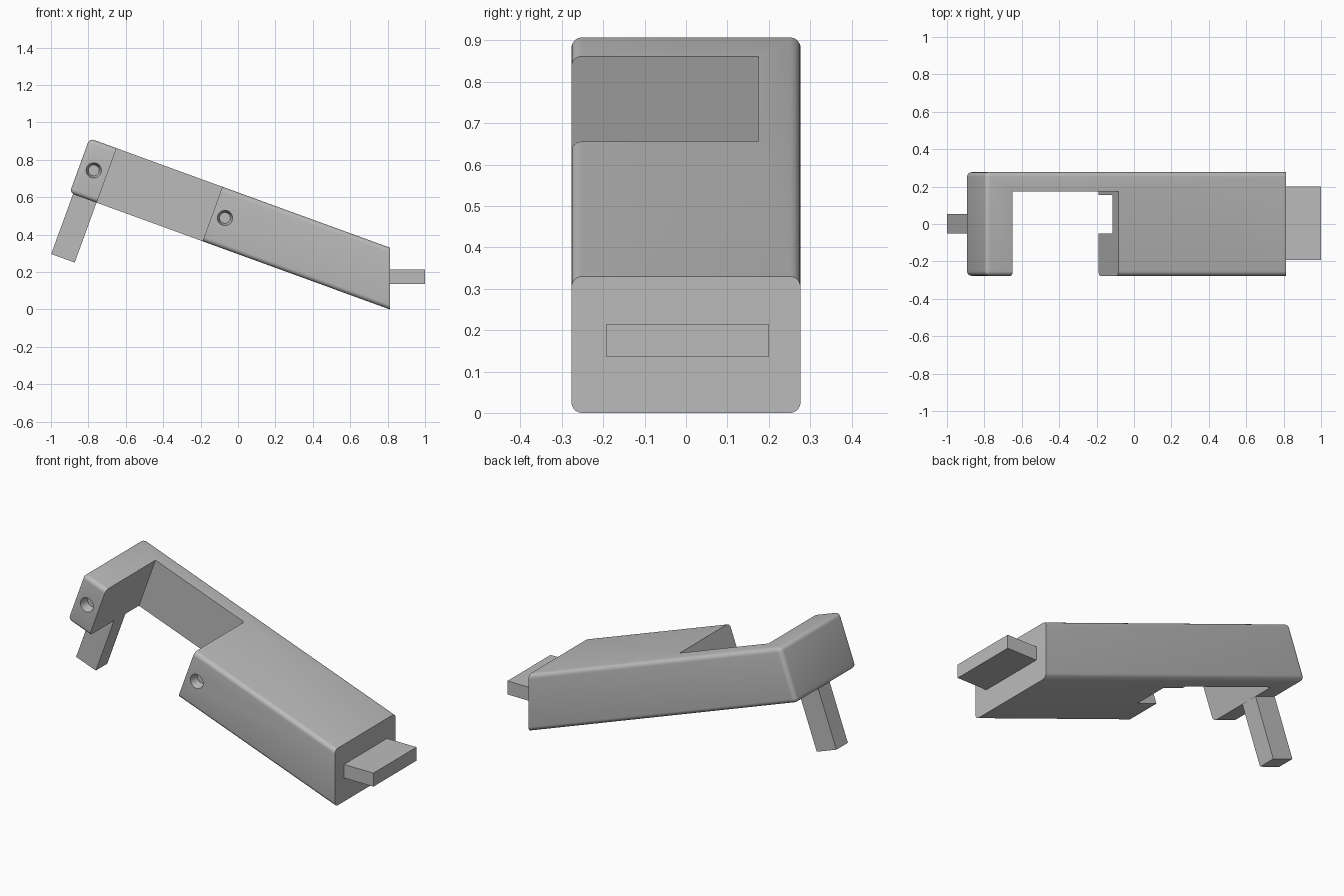
import bpy, bmesh, math
from mathutils import Vector, Matrix

if "Cube" in bpy.data.objects:
    bpy.data.objects.remove(bpy.data.objects["Cube"])

TILT = math.radians(20)
ALONG = Vector((math.cos(TILT), 0, -math.sin(TILT)))
UP = Vector((math.sin(TILT), 0, math.cos(TILT)))
CORNER = Vector((-0.9, 0, 0.623))   # lower rear corner of the sloping body
HALF, THICK, END = 0.277, 0.31, 0.812

grey = bpy.data.materials.new("plain grey")
grey.use_nodes = True
COLOUR = (0.5, 0.5, 0.5, 1)
grey.diffuse_color = COLOUR
grey.node_tree.nodes["Principled BSDF"].inputs["Base Color"].default_value = COLOUR


def slope(u, w):
    return CORNER + ALONG * u + UP * w


def finish(name, bm):
    bmesh.ops.recalc_face_normals(bm, faces=bm.faces)
    mesh = bpy.data.meshes.new(name)
    bm.to_mesh(mesh)
    bm.free()
    mesh.materials.append(grey)
    ob = bpy.data.objects.new(name, mesh)
    bpy.context.collection.objects.link(ob)
    return ob


def prism(name, points, y0, y1, round_edges=0):
    """Extrude an xz outline from y0 to y1, rounding all but the end-cut edges."""
    bm = bmesh.new()
    face = bm.faces.new([bm.verts.new((p.x, y0, p.z)) for p in points])
    new = bmesh.ops.extrude_face_region(bm, geom=[face])["geom"]
    bmesh.ops.translate(bm, vec=(0, y1 - y0, 0),
                        verts=[v for v in new if isinstance(v, bmesh.types.BMVert)])
    if round_edges:
        edges = [e for e in bm.edges if min(v.co.x for v in e.verts) < END - 0.01]
        bmesh.ops.bevel(bm, geom=edges, offset=round_edges, segments=5,
                        profile=0.5, affect='EDGES')
    return finish(name, bm)


def slope_box(name, u0, u1, w0, w1, y0, y1):
    return prism(name, [slope(u0, w0), slope(u1, w0), slope(u1, w1), slope(u0, w1)], y0, y1)


def cut(target, cutter):
    mod = target.modifiers.new(cutter.name, 'BOOLEAN')
    mod.operation, mod.solver, mod.object = 'DIFFERENCE', 'EXACT', cutter
    bpy.context.view_layer.objects.active = target
    bpy.ops.object.modifier_apply(modifier=mod.name)
    bpy.data.objects.remove(cutter)


# Sloping body with a vertical front end
run = (END - CORNER.x) / ALONG.x
body = prism("body", [slope(0, 0), slope(run, 0),
                      slope(run - THICK * math.tan(TILT), THICK), slope(0, THICK)],
             -HALF, HALF, 0.025)

# Open side bay, and the pocket in its wall
cut(body, slope_box("bay_cutter", 0.154, 0.756, -0.1, 0.5, -0.5, 0.175))
cut(body, slope_box("pocket_cutter", 0.7, 0.89, -0.1, 0.22, -0.05, 0.155))

# Tapered screw holes in the side
for u, w in ((0.08, 0.157), (0.826, 0.158)):
    bm = bmesh.new()
    bmesh.ops.create_cone(bm, cap_ends=True, segments=32, radius1=0.041, radius2=0.029,
                          depth=0.05, matrix=Matrix.Rotation(-math.pi / 2, 4, 'X'))
    hole = finish("hole_cutter", bm)
    hole.location = slope(u, w) + Vector((0, -HALF + 0.024, 0))
    bpy.context.view_layer.update()
    cut(body, hole)

# Leg under the head and flat tab on the end
slope_box("leg", 0.019, 0.153, -0.341, 0.01, -0.05, 0.054)
tab = [Vector((x, 0, z)) for x, z in ((END - 0.02, 0.136), (1, 0.136), (1, 0.214), (END - 0.02, 0.214))]
prism("end_tab", tab, -0.193, 0.2)

# Smooth the rounded edges, keep the cuts crisp
bpy.ops.object.select_all(action='DESELECT')
body.select_set(True)
bpy.context.view_layer.objects.active = body
bpy.ops.object.shade_smooth_by_angle(angle=math.radians(30))
